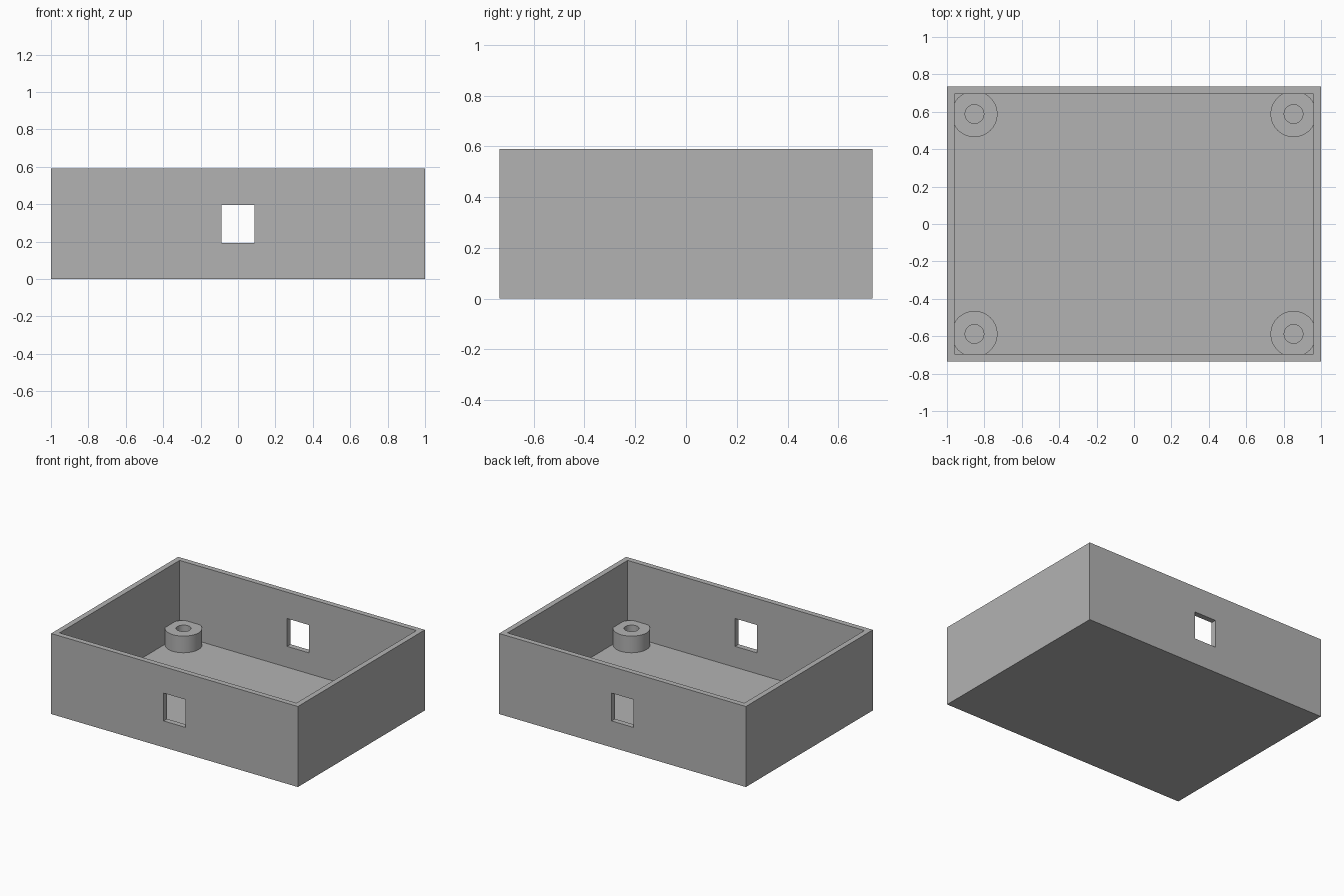
import bpy, bmesh, math
from mathutils import Matrix, Vector

if "Cube" in bpy.data.objects:
    bpy.data.objects.remove(bpy.data.objects["Cube"])

HX, HY, H = 1.0, 0.735, 0.59      # outer half sizes and height
WALL, FLOOR = 0.04, 0.04
IX, IY = HX - WALL, HY - WALL     # inner half sizes

grey = bpy.data.materials.new("light grey plastic")
grey.diffuse_color = (0.45, 0.45, 0.45, 1)
grey.use_nodes = True
grey.node_tree.nodes["Principled BSDF"].inputs["Base Color"].default_value = grey.diffuse_color


def finish(bm, name):
    mesh = bpy.data.meshes.new(name)
    bm.to_mesh(mesh)
    bm.free()
    mesh.materials.append(grey)
    ob = bpy.data.objects.new(name, mesh)
    bpy.context.collection.objects.link(ob)
    return ob


def box(name, lo, hi):
    lo, hi = Vector(lo), Vector(hi)
    bm = bmesh.new()
    m = Matrix.Translation((lo + hi) / 2) @ Matrix.Diagonal((*(hi - lo), 1))
    bmesh.ops.create_cube(bm, size=1, matrix=m)
    return finish(bm, name)


# Open-topped tray with a window through the front and back walls
tray = box("tray", (-HX, -HY, 0), (HX, HY, H))
cavity = box("cavity_cutter", (-IX, -IY, FLOOR), (IX, IY, H + 0.2))
window = box("window_cutter", (-0.088, -1, 0.193), (0.088, 1, 0.397))
bpy.context.view_layer.objects.active = tray
for cutter in (cavity, window):
    mod = tray.modifiers.new(cutter.name, "BOOLEAN")
    mod.operation = "DIFFERENCE"
    mod.solver = "EXACT"
    mod.object = cutter
    bpy.ops.object.modifier_apply(modifier=mod.name)
    cutter.hide_render = True
for cutter in (cavity, window):
    bpy.data.objects.remove(cutter)


# Screw boss: a ring trimmed flat where it meets the walls
def boss(name, sx, sy, r_out=0.123, r_in=0.05, top=0.162, n=64):
    cx, cy = 0.853, 0.588
    bm = bmesh.new()

    def loop(r, z):
        pts = []
        for i in range(n):
            a = 2 * math.pi * i / n
            x = min(cx + r * math.cos(a), IX)
            y = min(cy + r * math.sin(a), IY)
            pts.append(bm.verts.new((sx * x, sy * y, z)))
        return pts

    loops = [loop(r_out, FLOOR), loop(r_out, top), loop(r_in, top), loop(r_in, FLOOR)]
    for a, b in zip(loops, loops[1:]):
        for i in range(n):
            j = (i + 1) % n
            f = (a[i], a[j], b[j], b[i])
            # leave out faces that would lie against a wall
            if all(abs(v.co.x) > IX - 1e-5 for v in f) or all(abs(v.co.y) > IY - 1e-5 for v in f):
                continue
            bm.faces.new(f if sx * sy > 0 else f[::-1])
    ob = finish(bm, name)
    bpy.ops.object.select_all(action="DESELECT")
    ob.select_set(True)
    bpy.context.view_layer.objects.active = ob
    bpy.ops.object.shade_smooth_by_angle(angle=math.radians(30))


for sx, side in ((-1, "left"), (1, "right")):
    for sy, end in ((-1, "front"), (1, "back")):
        boss(f"screw_boss_{end}_{side}", sx, sy)
